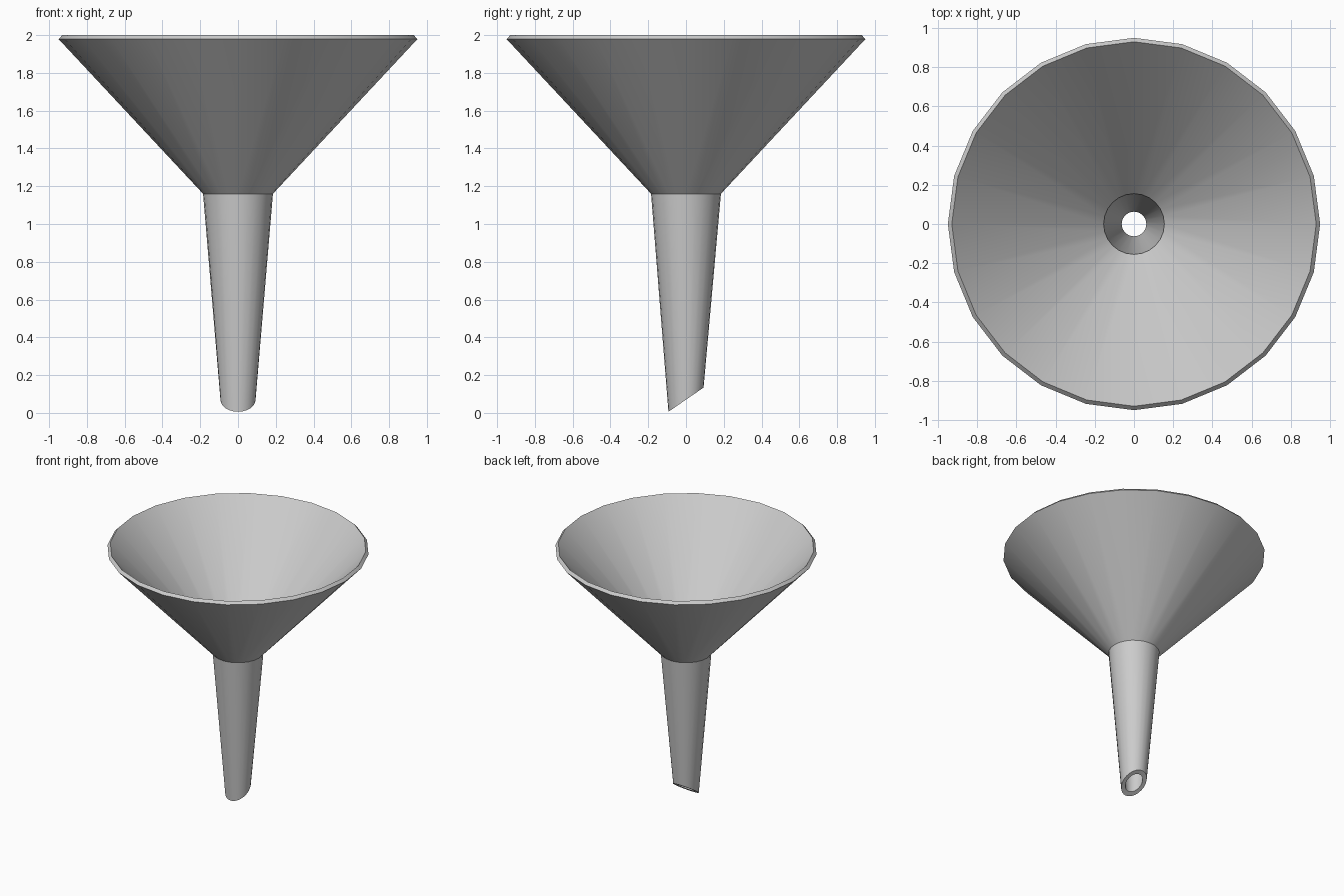
import bpy, bmesh, math

if "Cube" in bpy.data.objects:
    bpy.data.objects.remove(bpy.data.objects["Cube"])

SIDES = 24

# Closed wall profile: (radius, height, slant of the ring towards the back)
profile = [
    (0.093, 0.070, 0.064),   # spout tip, outside
    (0.185, 1.160, 0.0),     # neck, outside
    (0.950, 1.979, 0.0),     # rim, outside
    (0.930, 2.000, 0.0),     # rim, inside
    (0.155, 1.173, 0.0),     # neck, inside
    (0.063, 0.072, 0.043),   # spout tip, inside
]

# Revolve the profile into a hollow funnel with an angled spout tip
bm = bmesh.new()
rings = []
for radius, height, slant in profile:
    ring = []
    for i in range(SIDES):
        a = 2 * math.pi * i / SIDES
        ring.append(bm.verts.new((radius * math.cos(a), radius * math.sin(a),
                                  height + slant * math.sin(a))))
    rings.append(ring)

for k, low in enumerate(rings):
    high = rings[(k + 1) % len(rings)]
    for i in range(SIDES):
        j = (i + 1) % SIDES
        bm.faces.new((low[i], low[j], high[j], high[i]))
bmesh.ops.recalc_face_normals(bm, faces=bm.faces)

mesh = bpy.data.meshes.new("funnel")
bm.to_mesh(mesh)
bm.free()
funnel = bpy.data.objects.new("funnel", mesh)
bpy.context.collection.objects.link(funnel)

# Smooth walls, sharp neck and rim
bpy.context.view_layer.objects.active = funnel
funnel.select_set(True)
bpy.ops.object.shade_smooth_by_angle(angle=math.radians(30))
